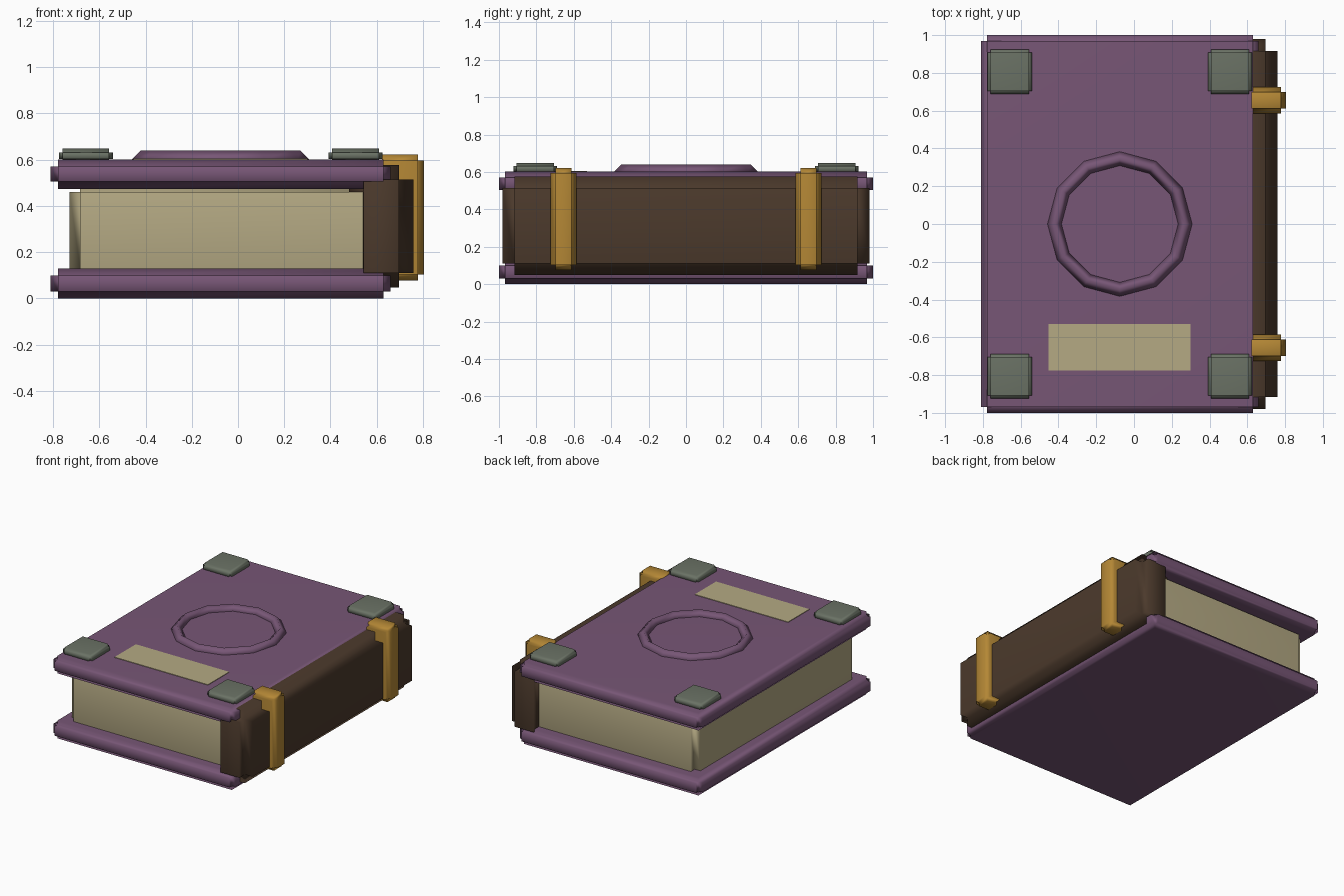
import bpy

if "Cube" in bpy.data.objects:
    bpy.data.objects.remove(bpy.data.objects["Cube"])

def mat(name, rgb):
    m = bpy.data.materials.new(name)
    m.diffuse_color = (*rgb, 1)
    m.use_nodes = True
    m.node_tree.nodes["Principled BSDF"].inputs["Base Color"].default_value = m.diffuse_color
    return m

purple = mat("purple_leather", (0.185, 0.093, 0.180))
paper = mat("paper", (0.460, 0.400, 0.230))
brown = mat("brown_leather", (0.072, 0.042, 0.025))
gold = mat("gold", (0.460, 0.245, 0.036))
grey = mat("grey_metal", (0.145, 0.168, 0.130))

def stepped_box(name, lo, hi, step, material):
    """Box whose edges are all notched by a square step."""
    c = [(a + b) / 2 for a, b in zip(lo, hi)]
    d = [b - a for a, b in zip(lo, hi)]
    bpy.ops.mesh.primitive_cube_add(size=1, location=c)
    o = bpy.context.object
    o.name = name
    for v in o.data.vertices:
        v.co = [v.co[i] * d[i] for i in range(3)]
    o.data.materials.append(material)
    if step:
        b = o.modifiers.new("Step", 'BEVEL')
        b.width = step
        b.segments = 2
        b.profile = 0.0
        b.limit_method = 'NONE'
        o.data.shade_smooth()
        o.modifiers.new("Normals", 'WEIGHTED_NORMAL')
    return o

CX = -0.075  # centre of the covers

# Covers
stepped_box("bottom_cover", (-0.81, -1, 0), (0.66, 1, 0.13), 0.031, purple)
stepped_box("top_cover", (-0.81, -1, 0.474), (0.66, 1, 0.602), 0.031, purple)

# Page block and spine
stepped_box("pages", (-0.728, -0.92, 0.085), (0.585, 0.92, 0.505), 0.045, paper)
stepped_box("spine", (0.48, -0.98, 0.048), (0.76, 0.98, 0.577), 0.063, brown)

# Bands over the spine
for s, n in ((-1, "front"), (1, "back")):
    stepped_box("spine_band_" + n, (0.597, s * 0.655 - 0.07, 0.077),
                (0.805, s * 0.655 + 0.07, 0.622), 0.026, gold)

# Corner plates on the top cover
for sx in (-1, 1):
    for sy in (-1, 1):
        x, y = CX + sx * 0.583, sy * 0.806
        stepped_box("corner_plate", (x - 0.117, y - 0.117, 0.588),
                    (x + 0.117, y + 0.117, 0.648), 0.016, grey)

# Raised ring
bpy.ops.mesh.primitive_torus_add(location=(CX, 0, 0.601), major_radius=0.346,
                                 minor_radius=0.038, major_segments=12, minor_segments=4)
ring = bpy.context.object
ring.name = "cover_ring"
ring.data.materials.append(purple)
ring.data.shade_smooth()

# Blank title label
stepped_box("title_label", (-0.453, -0.775, 0.598), (0.30, -0.53, 0.606), 0, paper)
